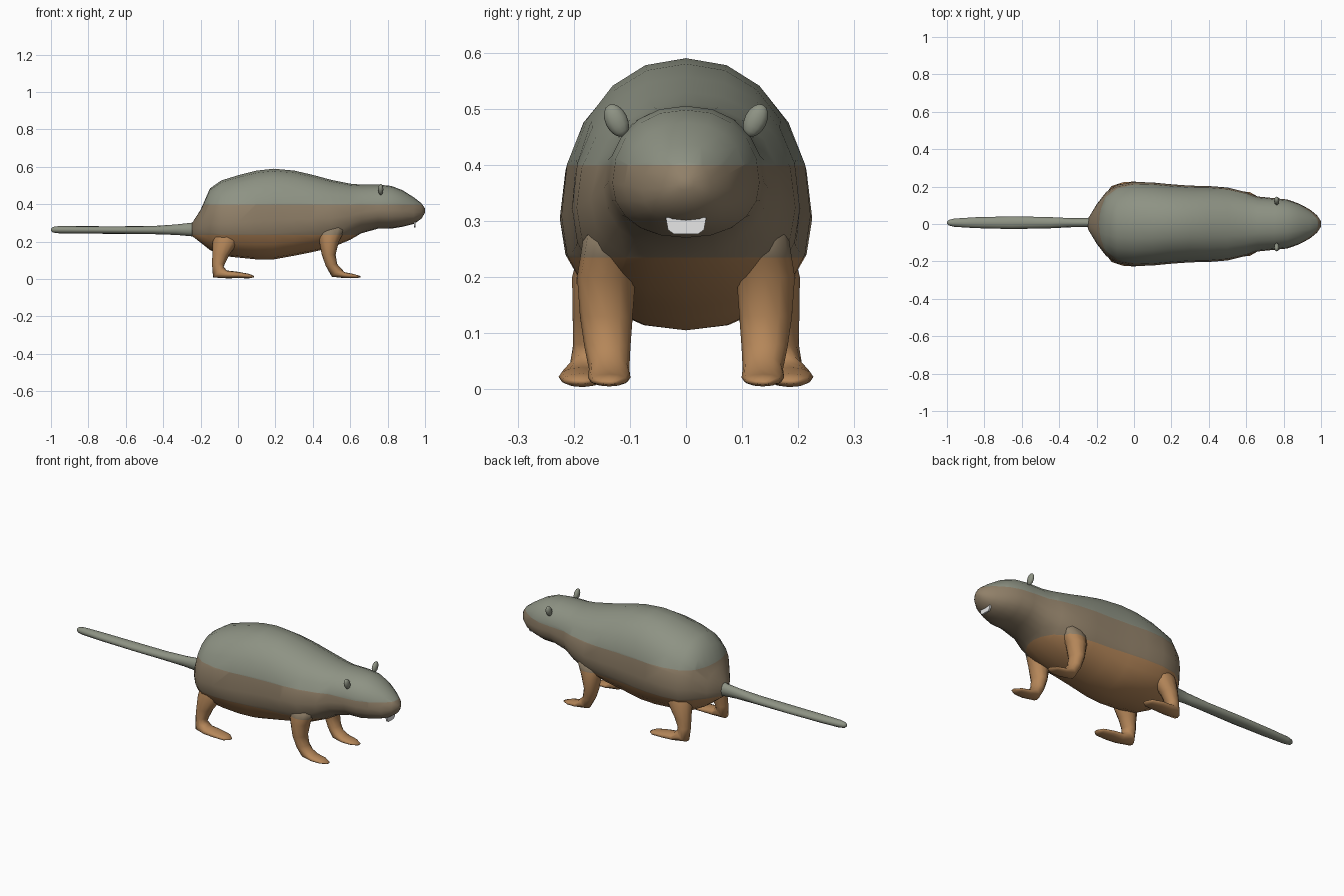
import bpy, bmesh, math
from mathutils import Vector, Matrix

cube = bpy.data.objects.get("Cube")
if cube:
    bpy.data.objects.remove(cube, do_unlink=True)


def make_material(name, rgb):
    mat = bpy.data.materials.new(name)
    mat.use_nodes = True
    mat.diffuse_color = (*rgb, 1)
    mat.node_tree.nodes["Principled BSDF"].inputs["Base Color"].default_value = (*rgb, 1)
    return mat


back_grey = make_material("back grey", (0.27, 0.29, 0.23))
flank_brown = make_material("flank brown", (0.28, 0.215, 0.14))
belly_tan = make_material("belly tan", (0.46, 0.24, 0.10))
tooth_white = make_material("tooth white", (0.85, 0.85, 0.85))

BELLY_LINE, BACK_LINE = 0.235, 0.4


def finish(name, bm, materials, banded=False, smooth=True):
    """Turn a bmesh into an object, coloured in height bands if asked."""
    bmesh.ops.recalc_face_normals(bm, faces=bm.faces)
    if banded:
        for height in (BELLY_LINE, BACK_LINE):
            bmesh.ops.bisect_plane(bm, geom=bm.verts[:] + bm.edges[:] + bm.faces[:],
                                   plane_co=(0, 0, height), plane_no=(0, 0, 1))
        for face in bm.faces:
            z = face.calc_center_median().z
            face.material_index = (z > BELLY_LINE) + (z > BACK_LINE)
    for face in bm.faces:
        face.smooth = smooth
    mesh = bpy.data.meshes.new(name)
    bm.to_mesh(mesh)
    bm.free()
    for mat in materials:
        mesh.materials.append(mat)
    obj = bpy.data.objects.new(name, mesh)
    bpy.context.collection.objects.link(obj)
    return obj


def loft(rings):
    """Skin a list of equal-sized point rings and cap both ends."""
    bm = bmesh.new()
    loops = [[bm.verts.new(p) for p in ring] for ring in rings]
    count = len(loops[0])
    for a, b in zip(loops, loops[1:]):
        for i in range(count):
            j = (i + 1) % count
            bm.faces.new((a[i], a[j], b[j], b[i]))
    bm.faces.new(loops[0])
    bm.faces.new(loops[-1])
    return bm


def egg_ring(x, low, high, half_width, segments=20):
    """Upright cross-section, widest a little below the middle."""
    middle = low + 0.43 * (high - low)
    points = []
    for i in range(segments):
        angle = math.tau * i / segments
        c, s = math.cos(angle), math.sin(angle)
        y = math.copysign(abs(c) ** 0.92, c) * half_width
        rise = high - middle if s > 0 else middle - low
        points.append(Vector((x, y, middle + math.copysign(abs(s) ** 0.92, s) * rise)))
    return points


def limb_ring(x, y, z, depth, width, tilt, segments=12):
    """Ring across a limb; tilt is zero for a shin and ninety for a foot."""
    t = math.radians(tilt)
    points = []
    for i in range(segments):
        angle = math.tau * i / segments
        d = depth * math.cos(angle)
        points.append(Vector((x + d * math.cos(t), y + width * math.sin(angle),
                              z + d * math.sin(t))))
    return points


# Body and head: x, underside, top, half width
body_profile = [
    (-.245, .23, .30, .03), (-.2, .195, .37, .105), (-.15, .155, .485, .17),
    (-.09, .125, .527, .21), (0, .115, .555, .225), (.1, .105, .58, .222),
    (.19, .105, .59, .213), (.3, .125, .58, .205), (.4, .145, .557, .203),
    (.5, .168, .53, .195), (.6, .21, .51, .17), (.66, .245, .505, .147),
    (.75, .27, .505, .138), (.82, .27, .498, .131), (.88, .28, .475, .11),
    (.94, .295, .437, .078), (.98, .322, .406, .045), (1, .355, .378, .014),
]
finish("body", loft([egg_ring(*row) for row in body_profile]),
       [belly_tan, flank_brown, back_grey], banded=True)

# Tail: x, height, half height, half width
tail_profile = [
    (-.2, .265, .05, .05), (-.25, .265, .036, .024), (-.33, .264, .028, .024),
    (-.45, .262, .022, .03), (-.65, .262, .02, .034), (-.85, .263, .02, .029),
    (-.96, .264, .019, .022), (-.99, .264, .015, .015), (-1, .264, .006, .006),
]
finish("tail", loft([limb_ring(x, .007, z, h, w, 90) for x, z, h, w in tail_profile]),
       [back_grey])

# Legs: x, y, z, depth, width, tilt, from hip or shoulder down to the toe
hind_leg = [
    (-.04, .12, .29, .08, .06, 0), (-.065, .148, .2, .07, .055, 0),
    (-.092, .16, .13, .045, .042, 0), (-.105, .165, .08, .034, .036, 0),
    (-.105, .172, .037, .04, .036, 45), (-.06, .182, .025, .021, .041, 90),
    (0, .186, .022, .017, .041, 90), (.06, .186, .016, .012, .034, 90),
    (.085, .186, .013, .004, .013, 90),
]
front_leg = [
    (.5, .125, .29, .085, .055, 0), (.487, .142, .2, .052, .052, 0),
    (.485, .142, .13, .037, .047, 0), (.5, .14, .075, .031, .041, 10),
    (.525, .137, .036, .033, .036, 45), (.57, .137, .021, .016, .038, 90),
    (.62, .137, .016, .011, .033, 90), (.655, .137, .012, .004, .013, 90),
]
for side, label in ((1, "left"), (-1, "right")):
    for kind, path in (("hind", hind_leg), ("front", front_leg)):
        rings = [limb_ring(x, y * side, *rest) for x, y, *rest in path]
        finish(f"{label}_{kind}_leg", loft(rings),
               [belly_tan, flank_brown, back_grey], banded=True)

    # Ears: small cupped lobes leaning outward
    bm = bmesh.new()
    bmesh.ops.create_uvsphere(bm, u_segments=12, v_segments=8, radius=1)
    place = (Matrix.Translation((.763, .124 * side, .479))
             @ Matrix.Rotation(-.45 * side, 4, "X")
             @ Matrix.Diagonal((.014, .02, .031, 1)))
    bm.transform(place)
    finish(f"{label}_ear", bm, [back_grey])

# Front teeth: a tapered plate under the snout
bm = bmesh.new()
outline = [(-.036, .306), (-.032, .284), (-.022, .277),
           (.022, .277), (.032, .284), (.036, .306)]
finish("front_teeth", loft([[Vector((x, y, z)) for y, z in outline] for x in (.94, .949)]),
       [tooth_white], smooth=False)
